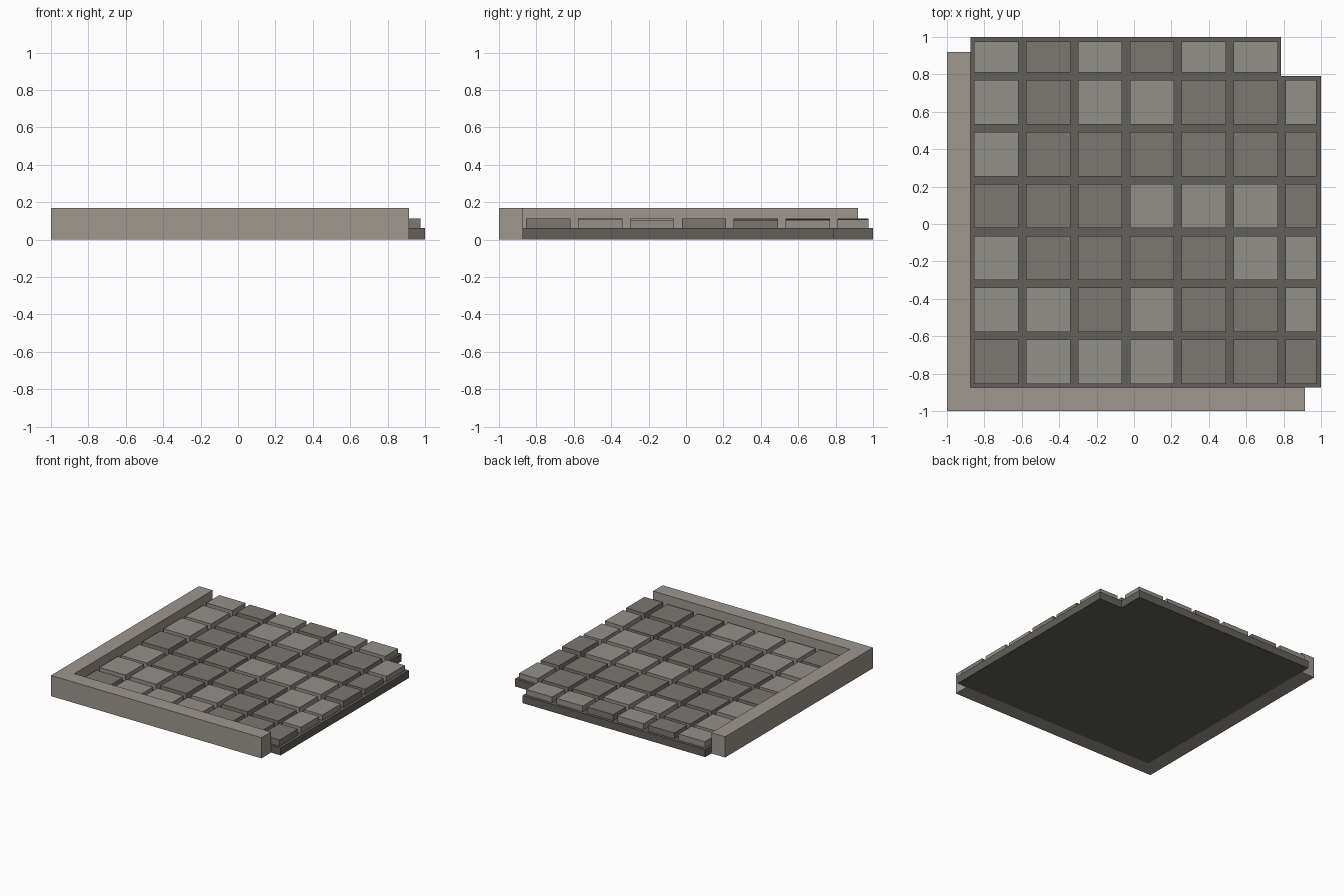
import bpy, bmesh, random

if "Cube" in bpy.data.objects:
    bpy.data.objects.remove(bpy.data.objects["Cube"])

random.seed(4)


def material(name, rgb):
    m = bpy.data.materials.new(name)
    m.diffuse_color = (*rgb, 1)
    m.use_nodes = True
    m.node_tree.nodes["Principled BSDF"].inputs["Base Color"].default_value = m.diffuse_color
    return m


CURB = material("curb_stone", (0.34, 0.31, 0.27))
BED = material("dark_mortar", (0.12, 0.115, 0.1))
LIGHT = material("light_paver", (0.29, 0.28, 0.25))
DARK = material("dark_paver", (0.2, 0.185, 0.165))


def prism(name, outline, z0, z1, mat):
    """Extrude a counter-clockwise outline from z0 up to z1."""
    bm = bmesh.new()
    base = bm.faces.new([bm.verts.new((x, y, z0)) for x, y in outline])
    top = bmesh.ops.extrude_face_region(bm, geom=[base], use_keep_orig=True)["geom"]
    verts = [g for g in top if isinstance(g, bmesh.types.BMVert)]
    bmesh.ops.translate(bm, verts=verts, vec=(0, 0, z1 - z0))
    bmesh.ops.recalc_face_normals(bm, faces=bm.faces)
    mesh = bpy.data.meshes.new(name)
    bm.to_mesh(mesh)
    bm.free()
    mesh.materials.append(mat)
    ob = bpy.data.objects.new(name, mesh)
    bpy.context.collection.objects.link(ob)
    return ob


IN = -0.875       # inner edge of the curb
SLAB_TOP = 0.062

# L-shaped curb along the front and left
prism("corner_curb", [(-1, -1), (0.913, -1), (0.913, IN), (IN, IN),
                      (IN, 0.92), (-1, 0.92)], 0, 0.17, CURB)

# Mortar bed with the broken-out back right corner
prism("mortar_bed", [(IN, IN), (1, IN), (1, 0.792), (0.787, 0.792),
                     (0.787, 1), (IN, 1)], 0, SLAB_TOP, BED)

# Paving stones, back row first: L light, D dark, - missing
PATTERN = ["LDLDLL-", "LDLLDDL", "LDDDDDD", "DDDLLLD",
           "LDDDDLL", "LLDLDDL", "DLLLDDD"]
RIGHT_TOPS = [0.113, 0.111, 0.106, 0.114, 0.106, 0.106]
START, PITCH, SIZE, LIMIT = -0.855, 0.2775, 0.237, 0.977

for row, line in enumerate(reversed(PATTERN)):
    for col, kind in enumerate(line):
        if kind == "-":
            continue
        x0, y0 = START + col * PITCH, START + row * PITCH
        x1, y1 = min(x0 + SIZE, LIMIT), min(y0 + SIZE, LIMIT)
        top = RIGHT_TOPS[row] if col == 6 else random.uniform(0.104, 0.114)
        prism(f"paver_{row}_{col}", [(x0, y0), (x1, y0), (x1, y1), (x0, y1)],
              SLAB_TOP - 0.002, top, LIGHT if kind == "L" else DARK)
